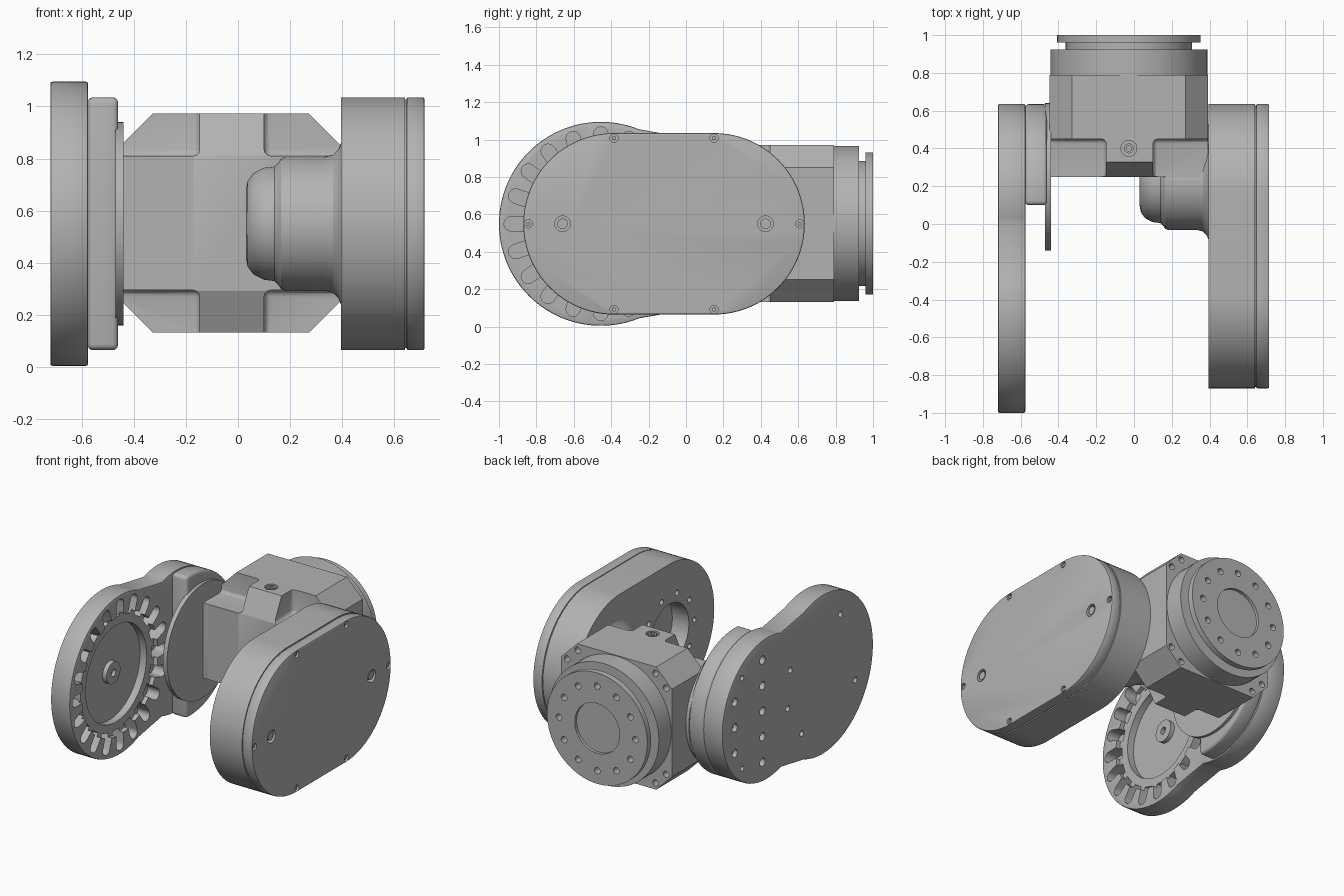
import bpy, bmesh
from math import cos, sin, pi, radians

old = bpy.data.objects.get("Cube")
if old:
    bpy.data.objects.remove(old, do_unlink=True)

grey = bpy.data.materials.new("machined_grey")
grey.use_nodes = True
grey.diffuse_color = (0.45, 0.45, 0.45, 1)
grey.node_tree.nodes["Principled BSDF"].inputs["Base Color"].default_value = (0.45, 0.45, 0.45, 1)

MID = 0.55            # height of every joint axis
ARM, LOBE = -0.455, 0.15   # y of the disc and of the rounded end
BX = -0.027           # x of the body axis


# ---- helpers ----
def place(axis, a, b, h):
    return {"x": (h, a, b), "y": (a, h, b), "z": (a, b, h)}[axis]


def arc(ca, cb, r, a0=0, a1=360, n=48):
    full = abs(a1 - a0) == 360
    steps = n if full else n + 1
    return [(ca + r * cos(radians(a0 + (a1 - a0) * i / n)),
             cb + r * sin(radians(a0 + (a1 - a0) * i / n))) for i in range(steps)]


def finish(name, bm):
    bmesh.ops.recalc_face_normals(bm, faces=bm.faces)
    mesh = bpy.data.meshes.new(name)
    bm.to_mesh(mesh)
    bm.free()
    mesh.materials.append(grey)
    ob = bpy.data.objects.new(name, mesh)
    bpy.context.collection.objects.link(ob)
    return ob


def apply(ob, mod):
    bpy.ops.object.select_all(action="DESELECT")
    bpy.context.view_layer.objects.active = ob
    ob.select_set(True)
    bpy.ops.object.modifier_apply(modifier=mod.name)


def prisms(name, axis, profiles, lo, hi, bevel=0, segments=3):
    """Extrude one or more outlines along an axis."""
    bm = bmesh.new()
    for pts in profiles:
        low = [bm.verts.new(place(axis, a, b, lo)) for a, b in pts]
        top = [bm.verts.new(place(axis, a, b, hi)) for a, b in pts]
        bm.faces.new(low)
        bm.faces.new(top)
        for i in range(len(pts)):
            j = (i + 1) % len(pts)
            bm.faces.new((low[i], low[j], top[j], top[i]))
    ob = finish(name, bm)
    if bevel:
        mod = ob.modifiers.new("round", "BEVEL")
        mod.width, mod.segments, mod.angle_limit = bevel, segments, radians(40)
        apply(ob, mod)
    return ob


def lathe(name, axis, ca, cb, profile, n=72):
    """Turn (height, radius) points about an axis."""
    bm = bmesh.new()
    rings = []
    for h, r in profile:
        if r == 0:
            rings.append([bm.verts.new(place(axis, ca, cb, h))] * n)
        else:
            rings.append([bm.verts.new(place(axis, a, b, h)) for a, b in arc(ca, cb, r, n=n)])
    for p, q in zip(rings, rings[1:]):
        for i in range(n):
            j = (i + 1) % n
            corners = list(dict.fromkeys((p[i], p[j], q[j], q[i])))
            bm.faces.new(corners)
    return finish(name, bm)


def cut(targets, axis, profiles, lo, hi, bevel=0):
    cutter = prisms("cutter", axis, profiles, lo, hi, bevel)
    cutter.hide_render = True
    for ob in targets:
        mod = ob.modifiers.new("cut", "BOOLEAN")
        mod.operation, mod.solver, mod.object = "DIFFERENCE", "EXACT", cutter
        apply(ob, mod)
    bpy.data.objects.remove(cutter, do_unlink=True)


def holes(points, r, n=16):
    return [arc(a, b, r, n=n) for a, b in points]


def box(a0, a1, b0, b1):
    return [(a0, b0), (a1, b0), (a1, b1), (a0, b1)]


def stadium(r):
    return arc(LOBE, MID, r, -90, 90) + arc(-0.385, MID, r, 90, 270)


# ---- arm plate with toothed disc ----
outline = arc(ARM, MID, 0.545, 68, 292, 64) + arc(LOBE, MID, 0.485, -108, 108, 48)
arm_plate = prisms("arm_plate", "x", [outline], -0.72, -0.575, 0.008, 2)
cut([arm_plate], "x", [arc(ARM, MID, 0.41, n=64)], -0.605, -0.5)
cut([arm_plate], "x", [arc(ARM, MID, 0.33, n=64)], -0.655, -0.5)
slots = []
for k in range(20):
    t = k * 18
    c, s = cos(radians(t)), sin(radians(t))
    inner = [(ARM + 0.385 * c - w * s, MID + 0.385 * s + w * c) for w in (0.038, -0.038)]
    slots.append(inner + arc(ARM + 0.48 * c, MID + 0.48 * s, 0.038, t - 90, t + 90, 10))
cut([arm_plate], "x", slots, -0.665, -0.5)
lathe("disc_hub", "x", ARM, MID, [(-0.66, 0.075), (-0.625, 0.075), (-0.625, 0.025),
                                  (-0.65, 0.025), (-0.65, 0)], 32)

# ---- mounting block behind the disc ----
arm_block = prisms("arm_block", "x", [arc(LOBE, MID, 0.485, -96, 96, 64)], -0.576, -0.46, 0.02)
rows = (0.2, 0.375, 0.55, 0.725, 0.9)
cut([arm_plate, arm_block], "x", holes([(0.2, z) for z in rows], 0.028), -0.8, -0.4)
cut([arm_plate], "x", holes([(0.5, z) for z in rows[1:4]], 0.028)
    + holes([(0.42, 0.24), (0.42, 0.86)], 0.018)
    + holes([(ARM + 0.39 * cos(radians(t)), MID + 0.39 * sin(radians(t)))
             for t in (25, 119, 206, 306, 347)], 0.02), -0.8, -0.69)
lathe("mounting_plate", "x", 0.25, MID, [(-0.47, 0), (-0.47, 0.39), (-0.44, 0.39), (-0.44, 0)])

# ---- central body: chamfered block, stepped at the front ----
h, c = 0.42, 0.3
octagon = [(BX + a, 0.552 + b) for a, b in
           ((h, -c), (h, c), (c, h), (-c, h), (-h, c), (-h, -c), (-c, -h), (c, -h))]
body = prisms("body", "y", [octagon], 0.25, 0.79)
for z0, z1 in ((0.81, 1.2), (-0.1, 0.295)):
    cut([body], "z", [box(-0.7, -0.147, 0, 0.45), box(0.1, 0.7, 0, 0.45)], z0, z1, 0.025)
slope = [(0.25, 0.81), (0.39, 1.1), (0.1, 1.1), (0.1, 0.81)]
cut([body], "x", [slope, [(y, 1.104 - z) for y, z in slope]], -0.17, 0.13)
corners = [(BX + sx * a, 0.552 + sz * b) for sx in (-1, 1) for sz in (-1, 1)
           for a, b in ((0.375, 0.295), (0.295, 0.375))]
cut([body], "y", holes(corners, 0.022), 0.74, 0.85)
cut([body], "z", holes([(BX, 0.4)], 0.042, 24), 0.95, 1.1)
lathe("plug", "z", BX, 0.4, [(0.94, 0.026), (0.97, 0.026), (0.97, 0.014), (0.95, 0.014), (0.95, 0)], 20)
# neck joining the body to the arm
prisms("body_neck", "x", [box(0.25, 0.5, 0.295, 0.81)], -0.465, -0.4, 0.008, 2)

# ---- output flange at the back ----
flange = lathe("output_flange", "y", BX, 0.552,
               [(0.78, 0), (0.78, 0.415), (0.925, 0.415), (0.925, 0.335), (0.96, 0.335),
                (0.96, 0.38), (1.0, 0.38), (1.0, 0.17), (0.98, 0.17), (0.98, 0)])
bolts = [(BX + 0.29 * cos(k * pi / 6), 0.552 + 0.29 * sin(k * pi / 6)) for k in range(12)]
cut([flange], "y", holes(bolts, 0.022), 0.95, 1.1)

# ---- motor bulge between the body and the housing ----
lathe("motor_bulge", "x", 0.225, MID,
      [(0.03, 0), (0.03, 0.13), (0.037, 0.165), (0.06, 0.195), (0.1, 0.215), (0.14, 0.22),
       (0.155, 0.235), (0.165, 0.25), (0.18, 0.256), (0.33, 0.256), (0.365, 0.265),
       (0.385, 0.285), (0.395, 0.31), (0.4, 0.31), (0.4, 0)])

# ---- belt housing and its lid ----
housing = prisms("belt_housing", "x", [stadium(0.485)], 0.395, 0.64)
cut([housing], "x", [arc(-0.385, MID, 0.21)], 0.3, 0.52)
ring = [(-0.385 + 0.27 * cos(k * pi / 5), MID + 0.27 * sin(k * pi / 5)) for k in range(10)]
cut([housing], "x", holes(ring, 0.018), 0.3, 0.44)
prisms("housing_seam", "x", [stadium(0.477)], 0.635, 0.65)
lid = prisms("housing_lid", "x", [stadium(0.485)], 0.646, 0.716, 0.008, 2)
screws = [(y, MID + s * 0.458) for y in (-0.385, LOBE) for s in (-1, 1)] + [(-0.843, MID), (0.608, MID)]
ports = [(-0.66, MID), (0.425, MID)]
cut([lid], "x", holes(screws, 0.022), 0.695, 0.8)
cut([lid], "x", holes(ports, 0.042, 24), 0.68, 0.8)
prisms("lid_screws", "x", holes(screws, 0.012, 6), 0.69, 0.71)
prisms("port_plugs", "x", holes(ports, 0.028, 24), 0.67, 0.71)

# ---- smooth the round faces, keep hard edges ----
bpy.ops.object.select_all(action="DESELECT")
for ob in bpy.context.collection.objects:
    if ob.type == "MESH" and grey.name in ob.data.materials:
        ob.select_set(True)
        bpy.context.view_layer.objects.active = ob
bpy.ops.object.shade_smooth_by_angle(angle=radians(30))
